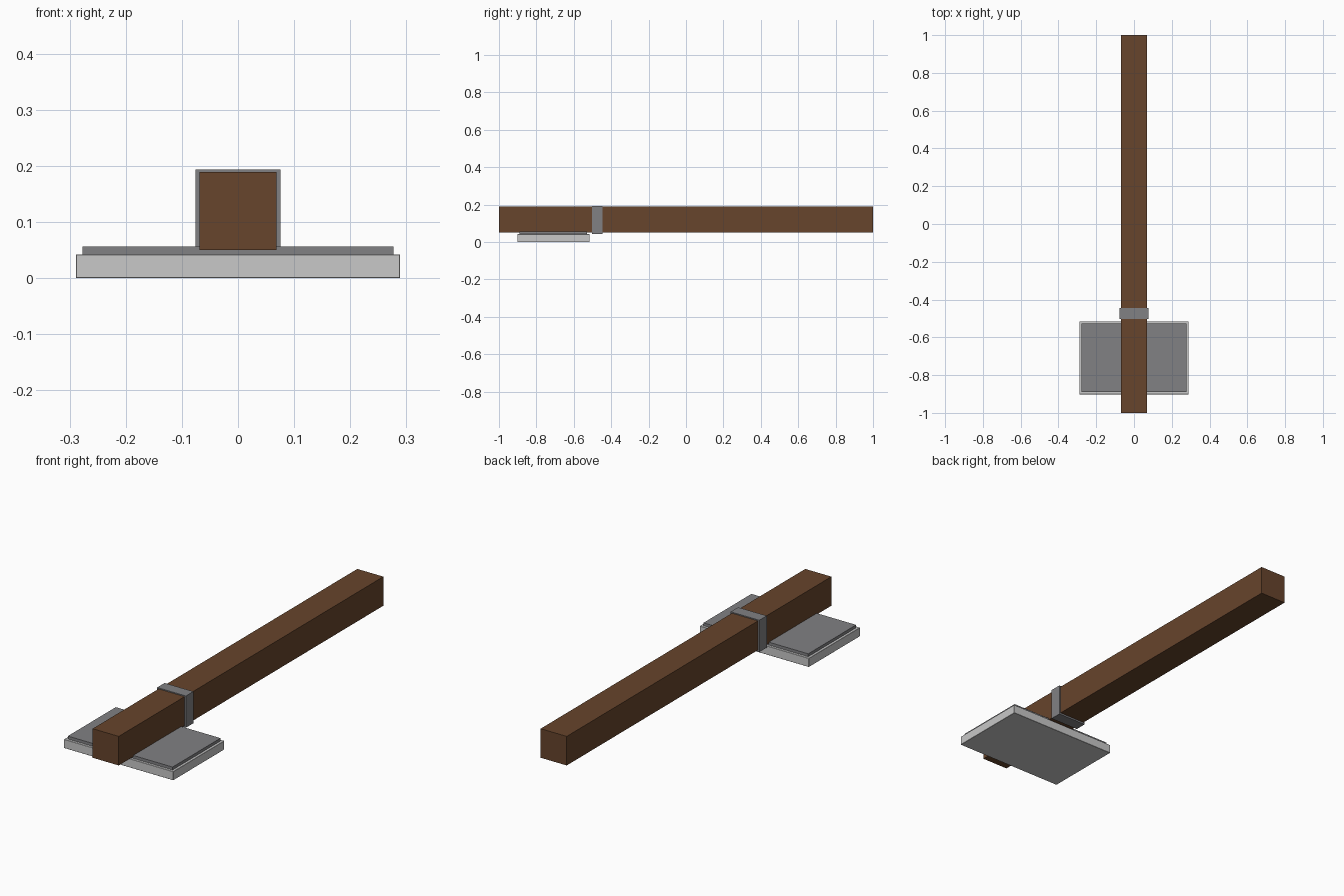
import bpy

if "Cube" in bpy.data.objects:
    bpy.data.objects.remove(bpy.data.objects["Cube"])


def material(name, rgb):
    m = bpy.data.materials.new(name)
    m.diffuse_color = (*rgb, 1.0)
    m.use_nodes = True
    m.node_tree.nodes["Principled BSDF"].inputs["Base Color"].default_value = m.diffuse_color
    return m


def box(name, lo, hi, mat, bevel=0.0):
    """Axis-aligned box between two corners."""
    centre = [(a + b) / 2 for a, b in zip(lo, hi)]
    bpy.ops.mesh.primitive_cube_add(size=1, location=centre)
    ob = bpy.context.object
    ob.name = name
    ob.scale = [b - a for a, b in zip(lo, hi)]
    bpy.ops.object.transform_apply(location=False, rotation=False, scale=True)
    ob.data.materials.append(mat)
    if bevel:
        mod = ob.modifiers.new("edge", "BEVEL")
        mod.width = bevel
        mod.segments = 1
    return ob


wood = material("brown wood", (0.135, 0.058, 0.025))
steel = material("grey steel", (0.22, 0.22, 0.23))
pale = material("pale grey", (0.58, 0.58, 0.58))

# Long wooden beam
box("beam", (-0.069, -1.0, 0.05), (0.069, 1.0, 0.189), wood)
# Metal collar wrapped round the beam
box("collar", (-0.076, -0.502, 0.042), (0.076, -0.446, 0.194), steel)
# Pale slab under the beam, with the metal plate on top
box("base_slab", (-0.289, -0.902, 0.0), (0.289, -0.516, 0.042), pale, 0.001)
box("top_plate", (-0.277, -0.89, 0.04), (0.277, -0.528, 0.056), steel)
